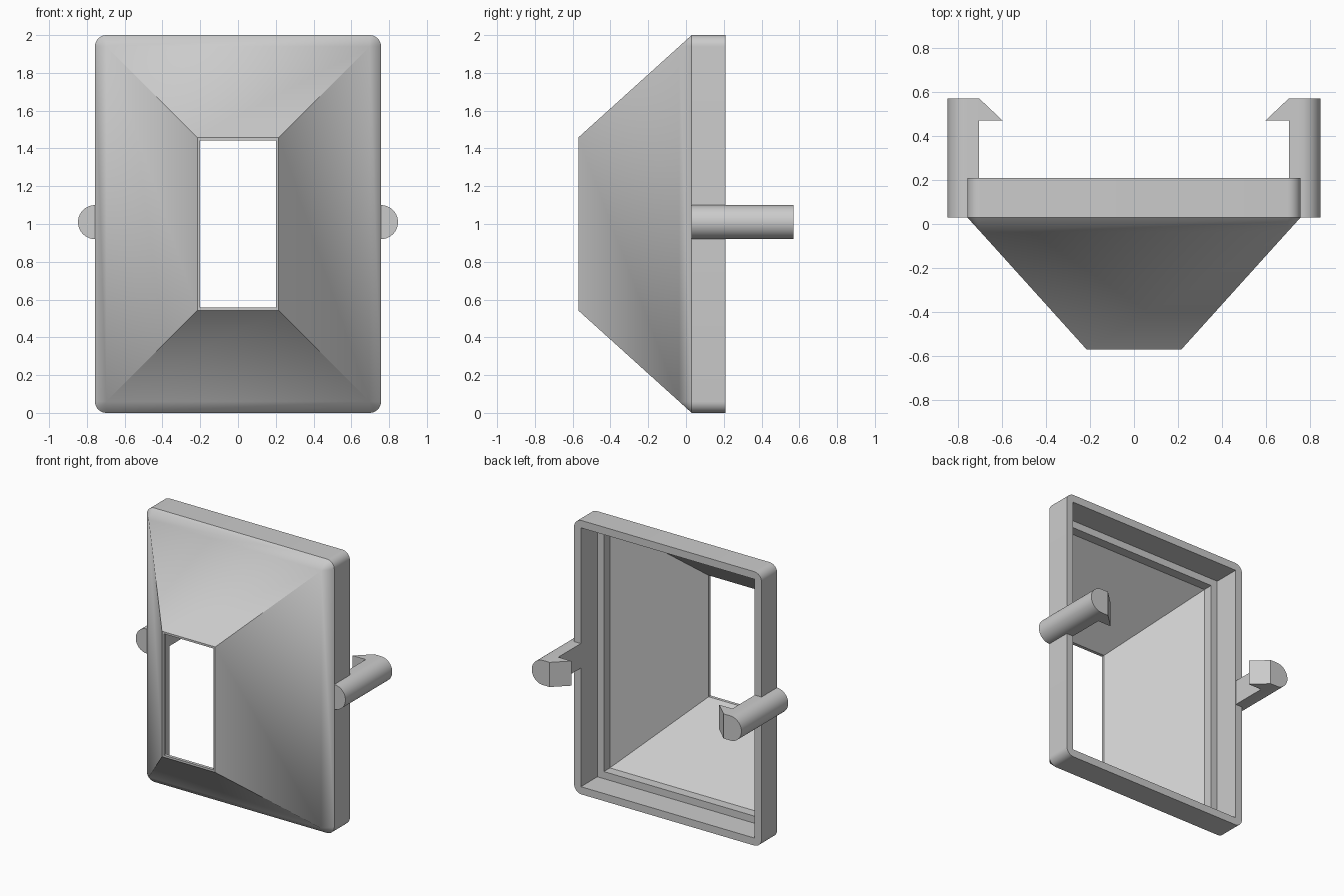
import bpy, bmesh
from math import cos, sin, pi

cube = bpy.data.objects.get("Cube")
if cube:
    bpy.data.objects.remove(cube, do_unlink=True)

grey = bpy.data.materials.new("light grey plastic")
grey.use_nodes = True
colour = (0.6, 0.6, 0.6, 1)
grey.diffuse_color = colour
grey.node_tree.nodes["Principled BSDF"].inputs["Base Color"].default_value = colour

EXTRA = 0.243   # half height minus half width, the same at every depth
SEG = 8


def finish(bm, name):
    bmesh.ops.remove_doubles(bm, verts=bm.verts, dist=0.0001)
    bmesh.ops.recalc_face_normals(bm, faces=bm.faces)
    mesh = bpy.data.meshes.new(name)
    bm.to_mesh(mesh)
    bm.free()
    mesh.materials.append(grey)
    obj = bpy.data.objects.new(name, mesh)
    bpy.context.collection.objects.link(obj)
    bpy.ops.object.select_all(action='DESELECT')
    obj.select_set(True)
    bpy.context.view_layer.objects.active = obj
    bpy.ops.object.shade_smooth_by_angle(angle=pi / 6)
    return obj


def ring(bm, half, y, r):
    """Upright rectangle with corner radius r, always the same point count."""
    verts = []
    for q, (sx, sz) in enumerate(((1, 1), (-1, 1), (-1, -1), (1, -1))):
        for i in range(SEG + 1):
            a = (q + i / SEG) * pi / 2
            verts.append(bm.verts.new((sx * (half - r) + r * cos(a), y,
                                       1 + sz * (half + EXTRA - r) + r * sin(a))))
    return verts


def prism(bm, points, axis, start, end):
    """Extrude a flat outline along y or z."""
    def place(p, d):
        return (p[0], d, p[1]) if axis == 'y' else (p[0], p[1], d)
    face = bm.faces.new([bm.verts.new(place(p, start)) for p in points])
    top = bmesh.ops.extrude_face_region(bm, geom=[face])['geom']
    for v in top:
        if isinstance(v, bmesh.types.BMVert):
            v.co = place((v.co.x, v.co.z if axis == 'y' else v.co.y), end)


# Hollow funnel: half width, depth and corner radius around its wall section
section = [(0.757, 0.21, 0.06), (0.757, 0.03, 0.06), (0.697, -0.036, 0),
           (0.215, -0.57, 0), (0.2, -0.57, 0), (0.2, -0.547, 0),
           (0.65, -0.05, 0), (0.65, 0.02, 0), (0.702, 0.02, 0), (0.702, 0.21, 0)]
bm = bmesh.new()
rings = [ring(bm, *s) for s in section]
for a, b in zip(rings, rings[1:] + rings[:1]):
    for i in range(len(a)):
        j = (i + 1) % len(a)
        bm.faces.new((a[i], a[j], b[j], b[i]))
bmesh.ops.dissolve_degenerate(bm, dist=0.0001, edges=bm.edges)
finish(bm, "funnel_shell")

# Snap clips: D-shaped arm and wedge hook on each side
R, MID = 0.09, 1.01
for side, s in (("left", 1), ("right", -1)):
    bm = bmesh.new()
    arc = [(s * (0.757 + R * cos(a)), MID + R * sin(a))
           for a in (-pi / 2 + pi * i / 20 for i in range(21))]
    prism(bm, arc + [(s * 0.703, MID + R), (s * 0.703, MID - R)], 'y', 0.03, 0.57)
    finish(bm, side + "_clip_arm")
    bm = bmesh.new()
    prism(bm, [(s * 0.703, 0.57), (s * 0.597, 0.47), (s * 0.703, 0.47)],
          'z', MID - R, MID + R)
    finish(bm, side + "_clip_hook")
